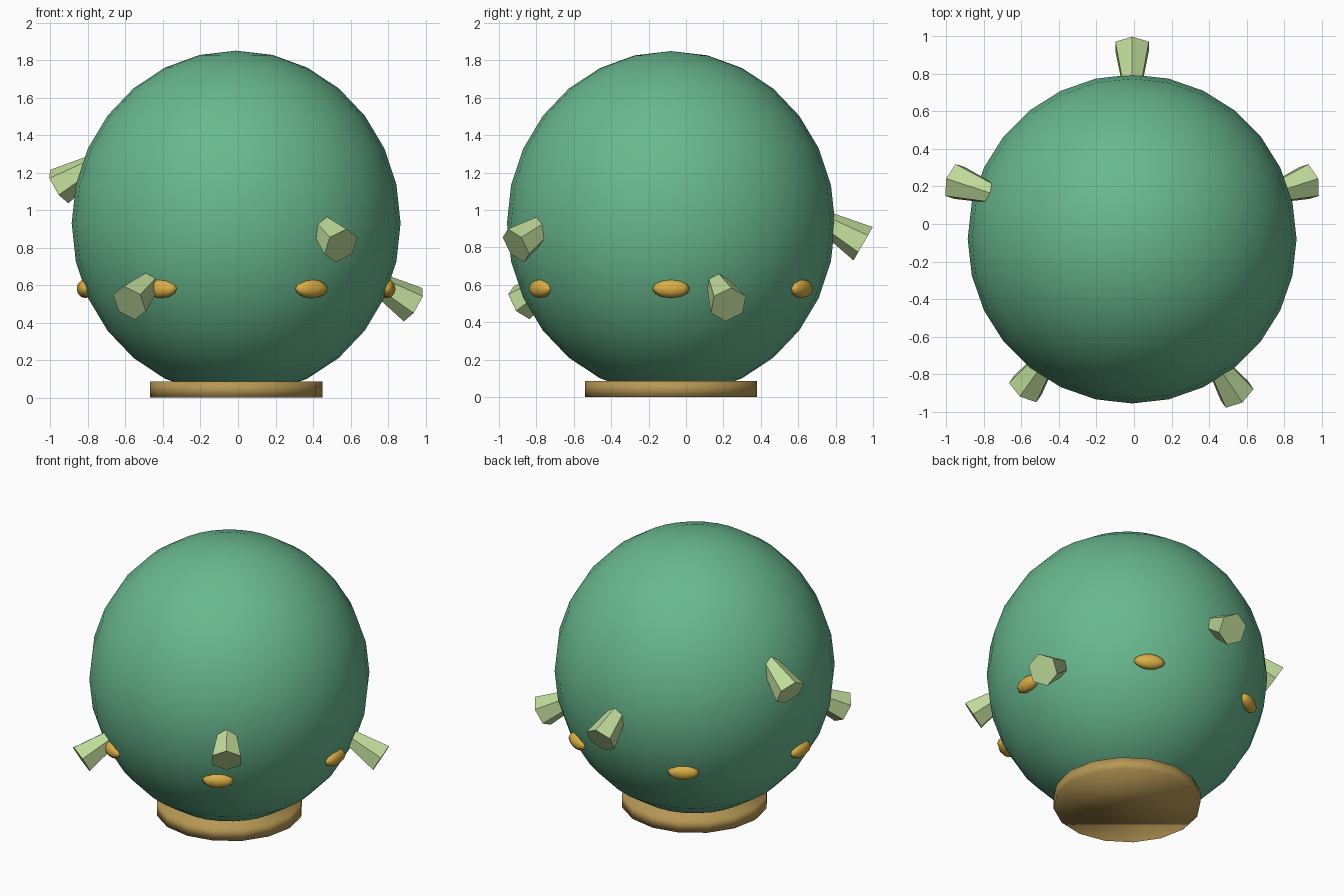
import bpy
import math
from mathutils import Vector, Matrix

cube = bpy.data.objects.get("Cube")
if cube:
    bpy.data.objects.remove(cube, do_unlink=True)

CENTRE = Vector((-0.01, -0.08, 0))


def material(name, rgb):
    mat = bpy.data.materials.new(name)
    mat.use_nodes = True
    mat.diffuse_color = (*rgb, 1)
    shader = next(n for n in mat.node_tree.nodes if n.type == 'BSDF_PRINCIPLED')
    shader.inputs["Base Color"].default_value = (*rgb, 1)
    return mat


green = material("body green", (0.14, 0.48, 0.275))
pale_green = material("pale green", (0.52, 0.70, 0.32))
gold = material("gold", (0.71, 0.43, 0.06))
tan = material("tan", (0.47, 0.31, 0.09))


def finish(name, mat, smooth):
    obj = bpy.context.object
    obj.name = name
    obj.data.materials.append(mat)
    if smooth:
        bpy.ops.object.shade_smooth()
    return obj


def around(azimuth, radius, z):
    """Point at an angle around the body's upright axis."""
    a = math.radians(azimuth)
    return CENTRE + Vector((radius * math.cos(a), radius * math.sin(a), z))


# Round body, slightly taller than wide
bpy.ops.mesh.primitive_uv_sphere_add(segments=28, ring_count=14, radius=1,
                                     location=CENTRE + Vector((0, 0, 0.93)))
body = finish("body", green, True)
body.scale = (0.877, 0.877, 0.92)

# Disc base
bpy.ops.mesh.primitive_cylinder_add(vertices=16, radius=0.46, depth=0.085,
                                    location=CENTRE + Vector((0, 0, 0.0425)))
finish("base", tan, True)

# Flared six-sided stubs, drooping outwards: azimuth, tip distance, tip height
STUB_LENGTH = 0.26
DROOP = math.radians(30)
stubs = [(90, 1.027, 0.82), (162, 0.992, 1.125), (18, 0.992, 0.495),
         (234.5, 0.98, 0.505), (304, 1.0, 0.81)]
for i, (azimuth, reach, height) in enumerate(stubs, 1):
    bpy.ops.mesh.primitive_cone_add(vertices=6, radius1=0.053, radius2=0.103,
                                    depth=STUB_LENGTH)
    stub = finish(f"stub_{i}", pale_green, False)
    a = math.radians(azimuth)
    axis = Vector((math.cos(a) * math.cos(DROOP), math.sin(a) * math.cos(DROOP),
                   -math.sin(DROOP)))
    side = Vector((-math.sin(a), math.cos(a), 0))
    # A corner of the hexagon points upwards
    frame = Matrix((side, axis.cross(side), axis)).transposed().to_4x4()
    centre = around(azimuth, reach, height) - axis * STUB_LENGTH / 2
    stub.matrix_world = Matrix.Translation(centre) @ frame

# Ring of six flattened gold studs
for i in range(6):
    bpy.ops.mesh.primitive_uv_sphere_add(segments=8, ring_count=6, radius=1,
                                         location=around(i * 60, 0.805, 0.58),
                                         rotation=(0, 0, math.radians(i * 60)))
    stud = finish(f"stud_{i + 1}", gold, True)
    stud.scale = (0.045, 0.1, 0.05)
